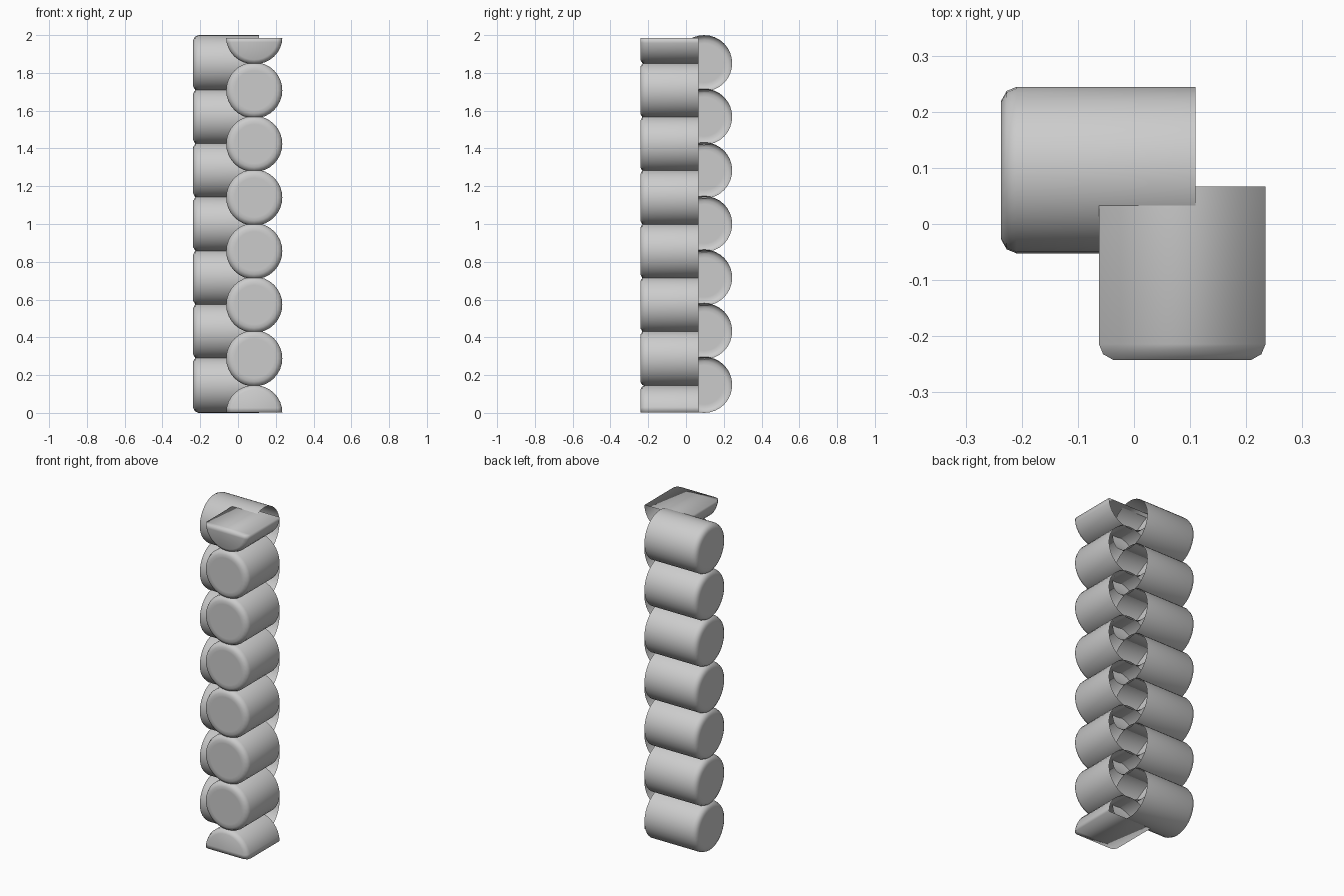
import bpy, bmesh, math

cube = bpy.data.objects.get("Cube")
if cube:
    bpy.data.objects.remove(cube, do_unlink=True)

GREY = (0.6, 0.6, 0.6, 1)
mat = bpy.data.materials.new("plain_grey")
mat.use_nodes = True
mat.diffuse_color = GREY
mat.node_tree.nodes["Principled BSDF"].inputs["Base Color"].default_value = GREY

R = 0.1485       # log radius
STEP = 0.2838    # vertical spacing between logs
SIDES = 32


def make_log(name, axis, side, z, start, end, arc=(0, 2), height=R):
    """Log with a rounded cap at start and an open joint at end; arc is in units of pi."""
    full = arc[1] - arc[0] == 2
    count = SIDES if full else SIDES // 2 + 1
    sweep = (arc[1] - arc[0]) * math.pi / (SIDES if full else SIDES // 2)
    # (distance along the log, radius factor)
    profile = [(end, 1), (start + 0.028, 1), (start + 0.01, 0.95), (start, 0.83)]
    if full:
        profile.append((start, 0.7))

    bm = bmesh.new()
    rings = []
    for along, factor in profile:
        ring = []
        for i in range(count):
            a = arc[0] * math.pi + i * sweep
            across = side + R * factor * math.cos(a)
            up = z + height * factor * math.sin(a)
            ring.append(bm.verts.new((along, across, up) if axis == "x" else (across, along, up)))
        rings.append(ring)
    # The last side joins the arc ends, which also makes the flat of a half log
    for a, b in zip(rings, rings[1:]):
        for i in range(count):
            j = (i + 1) % count
            bm.faces.new((a[i], a[j], b[j], b[i]))
    bm.faces.new(rings[-1])
    bmesh.ops.recalc_face_normals(bm, faces=bm.faces)
    # Keep the shell facing outward: the cap looks away from the open joint
    bm.faces.ensure_lookup_table()
    cap = bm.faces[-1]
    cap.normal_update()
    if cap.normal["xy".index(axis)] > 0:
        bmesh.ops.reverse_faces(bm, faces=bm.faces)
    for f in bm.faces:
        f.smooth = True
    mesh = bpy.data.meshes.new(name)
    bm.to_mesh(mesh)
    bm.free()
    mesh.materials.append(mat)
    bpy.context.collection.objects.link(bpy.data.objects.new(name, mesh))


# Logs running sideways along the back
for k in range(7):
    make_log(f"back_log_{k + 1}", "x", 0.096, R + STEP * k, -0.237, 0.11)

# Logs running front to back, set half a step between the others
for k in range(1, 7):
    make_log(f"front_log_{k}", "y", 0.086, 0.005 + STEP * k, -0.242, 0.067)

# Half logs closing the bottom and the top
make_log("bottom_half_log", "y", 0.086, 0.003, -0.242, 0.067, (0, 1), 0.144)
make_log("top_half_log", "y", 0.086, 1.985, -0.242, 0.067, (1, 2), 0.139)
